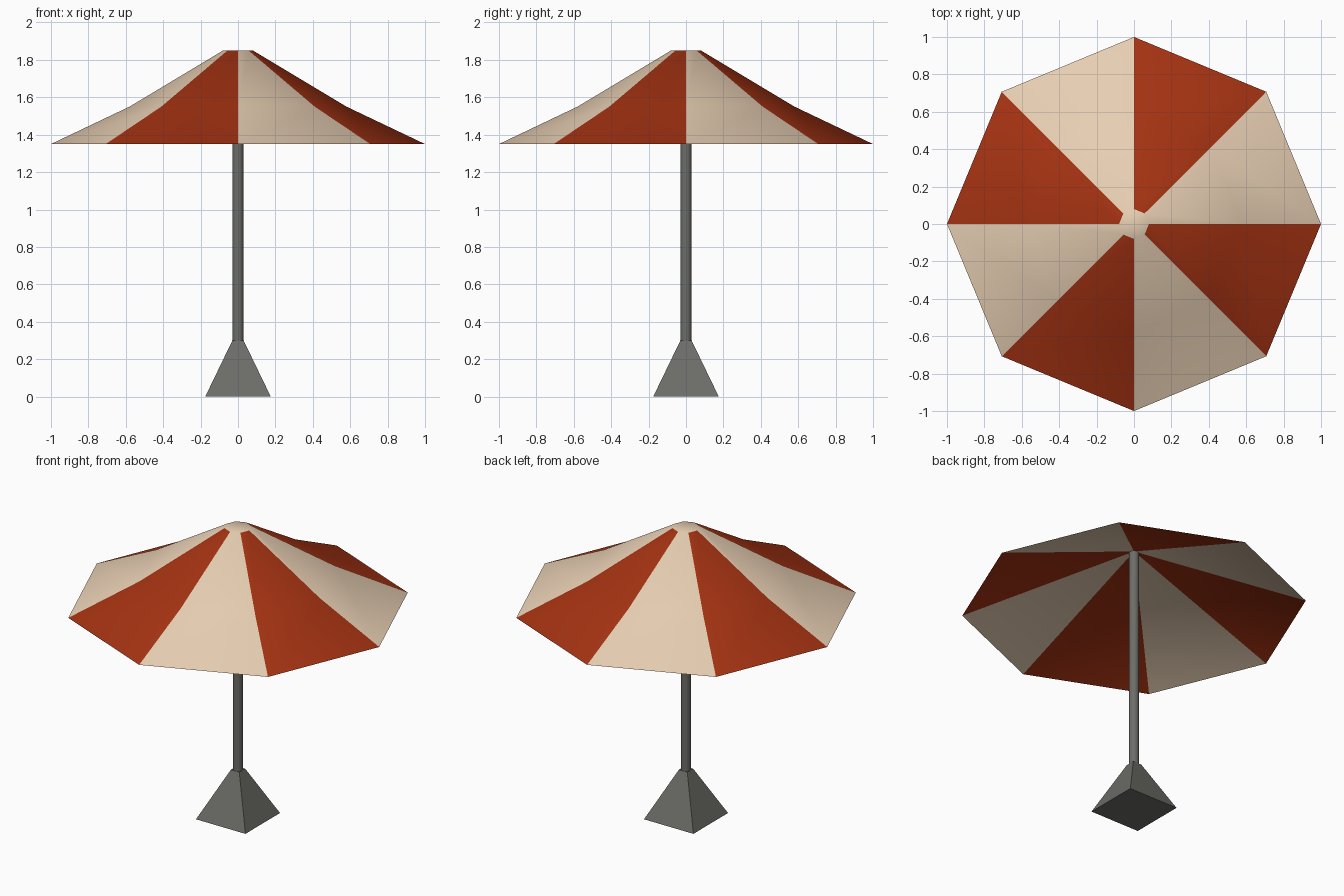
import bpy, bmesh, math

if "Cube" in bpy.data.objects:
    bpy.data.objects.remove(bpy.data.objects["Cube"])


def material(name, rgb):
    m = bpy.data.materials.new(name)
    m.diffuse_color = (*rgb, 1)
    m.use_nodes = True
    m.node_tree.nodes["Principled BSDF"].inputs["Base Color"].default_value = m.diffuse_color
    return m


CREAM = material("cream cloth", (0.80, 0.62, 0.45))
RED = material("red cloth", (0.37, 0.032, 0.006))
GREY = material("grey metal", (0.15, 0.15, 0.138))
SIDES = 8


def make_object(name, bm, mats):
    me = bpy.data.meshes.new(name)
    bm.to_mesh(me)
    bm.free()
    for m in mats:
        me.materials.append(m)
    ob = bpy.data.objects.new(name, me)
    bpy.context.collection.objects.link(ob)
    return ob


def smooth(ob, degrees):
    bpy.ops.object.select_all(action='DESELECT')
    ob.select_set(True)
    bpy.context.view_layer.objects.active = ob
    bpy.ops.object.shade_smooth_by_angle(angle=math.radians(degrees))


# Striped canopy: outer bell profile, flat cream cap, straight lining below
bm = bmesh.new()


def ring(radius, z):
    return [bm.verts.new((radius * math.cos(math.tau * i / SIDES),
                          radius * math.sin(math.tau * i / SIDES), z))
            for i in range(SIDES)]


rim, middle, top = ring(1.0, 1.35), ring(0.58, 1.55), ring(0.08, 1.85)
peak = bm.verts.new((0, 0, 1.73))
for i in range(SIDES):
    j = (i + 1) % SIDES
    panels = [bm.faces.new((a[i], a[j], b[j], b[i]))
              for a, b in ((rim, middle), (middle, top))]
    panels.append(bm.faces.new((rim[j], rim[i], peak)))
    for f in panels:
        f.material_index = i % 2
bm.faces.new(top)
canopy = make_object("canopy", bm, (CREAM, RED))
smooth(canopy, 40)

# Pole
bm = bmesh.new()
bmesh.ops.create_cone(bm, cap_ends=True, segments=16, radius1=0.03,
                      radius2=0.03, depth=1.45)
bmesh.ops.translate(bm, verts=bm.verts, vec=(0, 0, 0.285 + 0.725))
pole = make_object("pole", bm, (GREY,))
smooth(pole, 40)

# Tapered square foot
bm = bmesh.new()
bmesh.ops.create_cube(bm, size=1)
for v in bm.verts:
    half = 0.03 if v.co.z > 0 else 0.175
    v.co = (math.copysign(half, v.co.x), math.copysign(half, v.co.y),
            0.30 if v.co.z > 0 else 0)
make_object("foot", bm, (GREY,))
